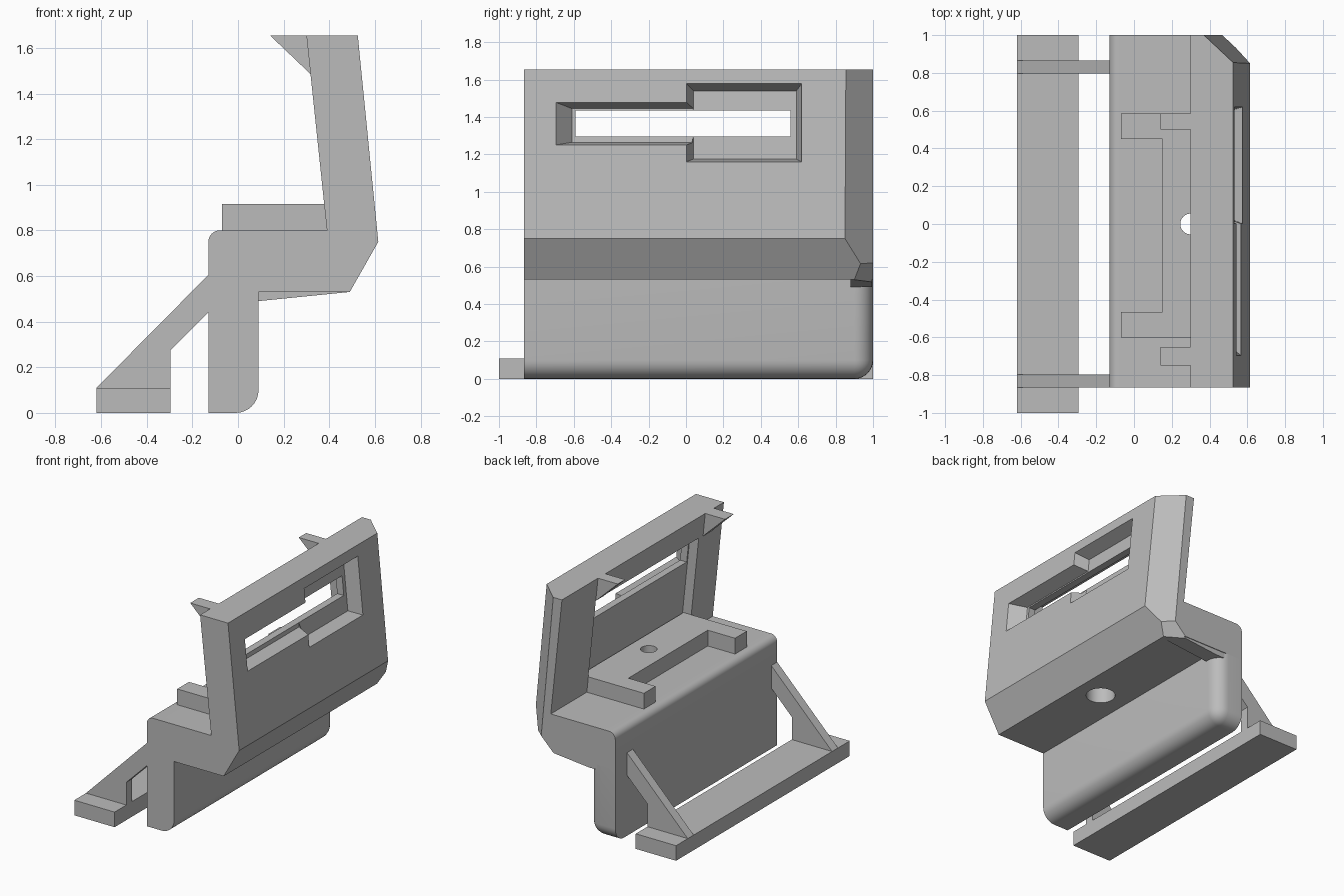
import bpy, bmesh, math
from mathutils import Vector

cube = bpy.data.objects.get("Cube")
if cube:
    bpy.data.objects.remove(cube, do_unlink=True)

grey = bpy.data.materials.new("plain grey")
grey.use_nodes = True
color = (0.5, 0.5, 0.5, 1)
grey.diffuse_color = color
grey.node_tree.nodes["Principled BSDF"].inputs["Base Color"].default_value = color


def finish(name, bm):
    bmesh.ops.recalc_face_normals(bm, faces=bm.faces)
    mesh = bpy.data.meshes.new(name)
    bm.to_mesh(mesh)
    bm.free()
    mesh.materials.append(grey)
    ob = bpy.data.objects.new(name, mesh)
    bpy.context.collection.objects.link(ob)
    return ob


def loft(ring_a, ring_b):
    """Closed solid between two matching rings of points."""
    bm = bmesh.new()
    a = [bm.verts.new(p) for p in ring_a]
    b = [bm.verts.new(p) for p in ring_b]
    bm.faces.new(a)
    bm.faces.new(b[::-1])
    for i in range(len(a)):
        j = (i + 1) % len(a)
        bm.faces.new((a[j], a[i], b[i], b[j]))
    bmesh.ops.recalc_face_normals(bm, faces=bm.faces)
    return bm


def prism(profile, y0, y1):
    return loft([(x, y0, z) for x, z in profile], [(x, y1, z) for x, z in profile])


def rect(x0, x1, z0, z1):
    return [(x0, z0), (x1, z0), (x1, z1), (x0, z1)]


def slice_off(bm, point, normal):
    geom = bm.verts[:] + bm.edges[:] + bm.faces[:]
    cut = bmesh.ops.bisect_plane(bm, geom=geom, plane_co=point, plane_no=normal, clear_outer=True)
    edges = [e for e in cut["geom_cut"] if isinstance(e, bmesh.types.BMEdge)]
    if edges:
        bmesh.ops.contextual_create(bm, geom=edges)


def activate(ob):
    bpy.ops.object.select_all(action="DESELECT")
    ob.select_set(True)
    bpy.context.view_layer.objects.active = ob


def carve(ob, cutters):
    activate(ob)
    for cutter in cutters:
        mod = ob.modifiers.new("cut", "BOOLEAN")
        mod.operation = "DIFFERENCE"
        mod.solver = "EXACT"
        mod.object = cutter
        bpy.ops.object.modifier_apply(modifier=mod.name)


def smooth(ob):
    activate(ob)
    bpy.ops.object.shade_smooth_by_angle(angle=math.radians(30))


FRONT, BACK, TOP = -0.865, 1.0, 1.655


def outer_x(z):
    return 0.525 + 0.0995 * (TOP - z)


def inner_x(z):
    return 0.30 + 0.105 * (TOP - z)


# Shelf and leaning plate, one cross-section with a rounded shelf edge
round_edge = [(-0.08 - 0.05 * math.cos(t), 0.75 + 0.05 * math.sin(t))
              for t in [math.pi / 2 * i / 8 for i in range(9)]]
profile = round_edge + [(0.39, 0.8), (0.30, TOP), (0.525, TOP), (0.615, 0.75),
                        (0.49, 0.53), (-0.13, 0.53)]
bm = prism(profile, FRONT, BACK)

# Chamfered end of the plate, and its lower corner
p = Vector((0.53, 0.85, TOP))
side = (Vector((0.37, 1, TOP)) - p).cross(Vector((0.615, 0.85, 0.75)) - p).normalized()
if side.x < 0:
    side = -side
corner_point, corner_normal = Vector((0.49, 0.9, 0.53)), Vector((0.55, 0.62, -0.55)).normalized()
slice_off(bm, p, side)
slice_off(bm, corner_point, corner_normal)
body = finish("shelf_and_plate", bm)


# Cutters: stepped window, through slot, rear pocket and screw hole
def tapered(name, outer, inner, depth):
    def ring(r, dx):
        y0, y1, z0, z1 = r
        return [(outer_x(z) + dx, y, z) for y, z in ((y0, z0), (y1, z0), (y1, z1), (y0, z1))]
    return finish(name, loft(ring(outer, 0.005), ring(inner, -depth)))


def cylinder(name, radius, z0, z1):
    ring = [(0.30 + radius * math.cos(a), radius * math.sin(a))
            for a in [math.tau * i / 40 for i in range(40)]]
    return finish(name, loft([(x, y, z0) for x, y in ring], [(x, y, z1) for x, y in ring]))


window = [
    tapered("narrow_window_cutter", (-0.7, 0.3, 1.25, 1.48), (-0.61, 0.3, 1.265, 1.445), 0.1),
    tapered("wide_window_cutter", (0, 0.62, 1.16, 1.58), (0.04, 0.59, 1.175, 1.54), 0.1),
    finish("slot_cutter", prism(rect(0.2, 0.8, 1.295, 1.435), -0.59, 0.56)),
]
pocket_profile = [(0.2, 0.8), (inner_x(0.8) + 0.07, 0.8), (inner_x(1.49) + 0.07, 1.49), (0.2, 1.49)]
pocket = finish("pocket_cutter", prism(pocket_profile, -0.6, 0.585))
holes = [cylinder("hole_cutter", 0.055, 0.6, 1.1), cylinder("counterbore_cutter", 0.1, 0.4, 0.74)]
carve(body, window + [pocket] + holes)
smooth(body)

# Raised U-shaped holder on the shelf
u_shape = [(0.44, -0.6), (-0.07, -0.6), (-0.07, -0.465), (0.15, -0.465),
           (0.15, 0.45), (-0.07, 0.45), (-0.07, 0.585), (0.44, 0.585)]
holder = finish("raised_holder", loft([(x, y, 0.8) for x, y in u_shape],
                                      [(x, y, 0.915) for x, y in u_shape]))
carve(holder, holes[:1])
smooth(holder)
for cutter in window + [pocket] + holes:
    bpy.data.objects.remove(cutter, do_unlink=True)

# Hanging leg, rounded along the bottom and the far upright edge
bm = prism(rect(-0.13, 0.09, 0, 0.53), FRONT, BACK)


def on(edge, axis, value):
    return all(abs(v.co[axis] - value) < 1e-4 for v in edge.verts)


rounded = [e for e in bm.edges
           if sum((on(e, 0, 0.09), on(e, 1, BACK), on(e, 2, 0))) == 2]
bmesh.ops.bevel(bm, geom=rounded, offset=0.1, segments=8, profile=0.5, affect="EDGES")
smooth(finish("leg", bm))

# Small wedge under the shelf at the chamfered end
bm = prism([(0.0, 0.53), (0.0, 0.49), (0.09, 0.49), (0.49, 0.53)], 0.88, 0.995)
slice_off(bm, corner_point, corner_normal)
finish("shelf_wedge", bm)

# Triangular hooks behind the top edge
for name, y0, y1 in (("front_hook", -0.75, -0.65), ("back_hook", 0.5, 0.585)):
    finish(name, prism([(0.14, TOP), (0.32, TOP), (0.33, 1.485), (0.318, 1.485)], y0, y1))

# Foot bar and the two slanted struts
finish("foot_bar", prism(rect(-0.62, -0.295, 0, 0.11), -1, 1))
strut = [(-0.62, 0.11), (-0.295, 0.11), (-0.295, 0.275), (-0.13, 0.44), (-0.13, 0.605)]
for name, s in (("front_strut", -1), ("back_strut", 1)):
    finish(name, prism(strut, s * 0.797, s * 0.865))
